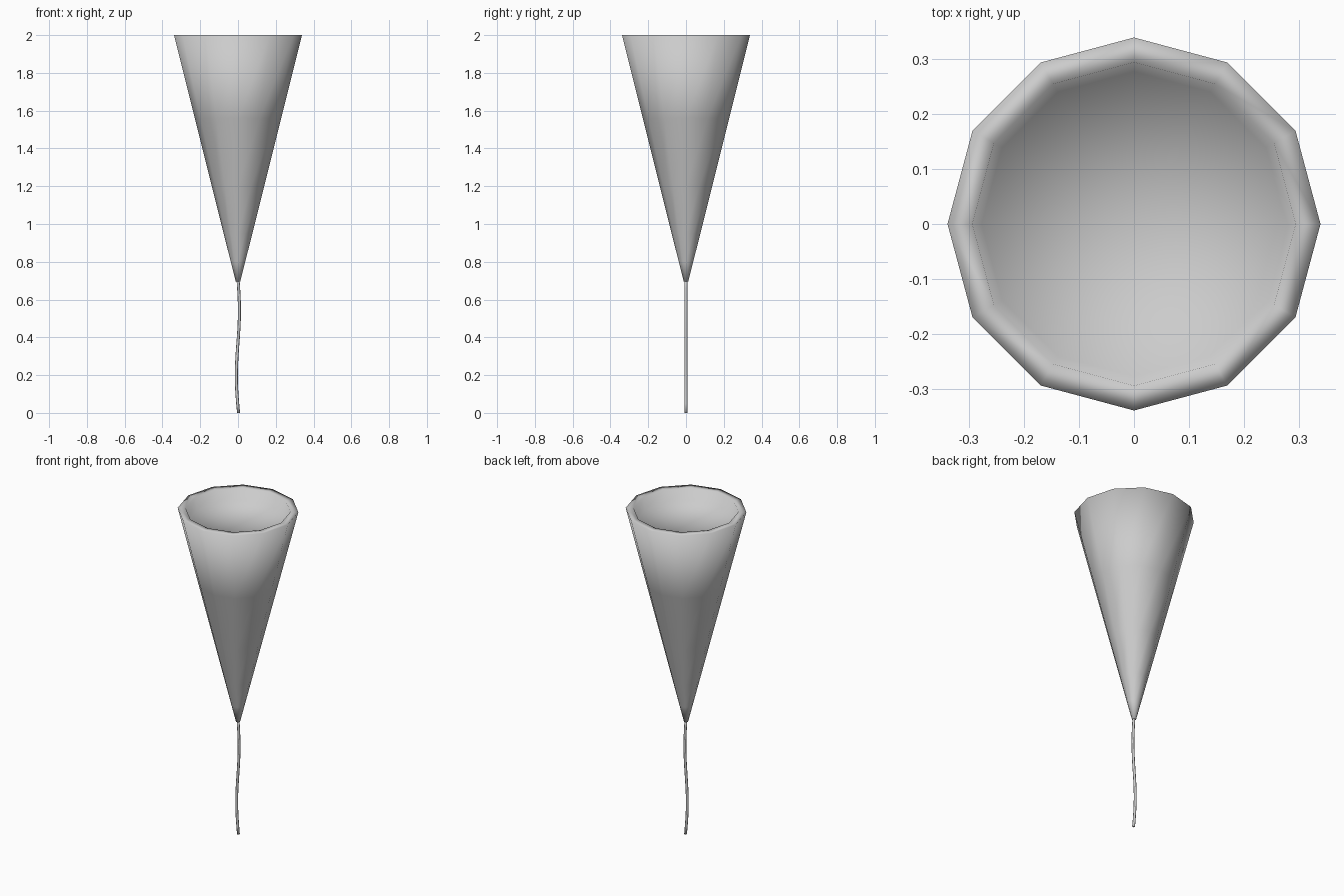
import bpy
import bmesh
from math import cos, sin, pi

if "Cube" in bpy.data.objects:
    bpy.data.objects.remove(bpy.data.objects["Cube"])

SIDES = 12

grey = bpy.data.materials.new("plain grey")
grey.use_nodes = True
grey.diffuse_color = (0.6, 0.6, 0.6, 1)
grey.node_tree.nodes["Principled BSDF"].inputs["Base Color"].default_value = (0.6, 0.6, 0.6, 1)


def ring(bm, radius, z, x=0.0, sides=SIDES):
    return [bm.verts.new((x + radius * cos(2 * pi * i / sides), radius * sin(2 * pi * i / sides), z))
            for i in range(sides)]


def bridge(bm, rings):
    for a, b in zip(rings, rings[1:]):
        for i in range(len(a)):
            j = (i + 1) % len(a)
            bm.faces.new((a[i], a[j], b[j], b[i]))


def finish(bm, name):
    bmesh.ops.recalc_face_normals(bm, faces=bm.faces)
    for face in bm.faces:
        face.smooth = True
    mesh = bpy.data.meshes.new(name)
    bm.to_mesh(mesh)
    bm.free()
    mesh.materials.append(grey)
    obj = bpy.data.objects.new(name, mesh)
    bpy.context.collection.objects.link(obj)


# Cone: straight outer wall, flat rim and a shallow flat-floored recess in the top
TIP_Z, TIP_R, RIM_R = 0.695, 0.012, 0.339
bm = bmesh.new()
wall = [ring(bm, TIP_R + (RIM_R - TIP_R) * (z - TIP_Z) / (2 - TIP_Z), z)
        for z in (TIP_Z, 0.8, 0.95, 1.2, 1.56, 2.0)]
recess = [ring(bm, r, z) for r, z in ((0.294, 2.0), (0.277, 1.93))]
bridge(bm, wall + recess)
bm.faces.new(wall[0][::-1])
centre = bm.verts.new((0, 0, 1.93))
for i in range(SIDES):
    bm.faces.new((recess[-1][i], recess[-1][(i + 1) % SIDES], centre))
finish(bm, "cone")

# Thin wavy string hanging from the tip
bm = bmesh.new()
STEPS = 14
rings = []
for k in range(STEPS + 1):
    t = k / STEPS
    sway = 0.009 * sin(2 * pi * t) - 0.003 * sin(pi * t) + 0.003 * t
    rings.append(ring(bm, 0.008, 0.71 * (1 - t), sway, 8))
bridge(bm, rings)
bm.faces.new(rings[0])
bm.faces.new(rings[-1][::-1])
finish(bm, "string")
